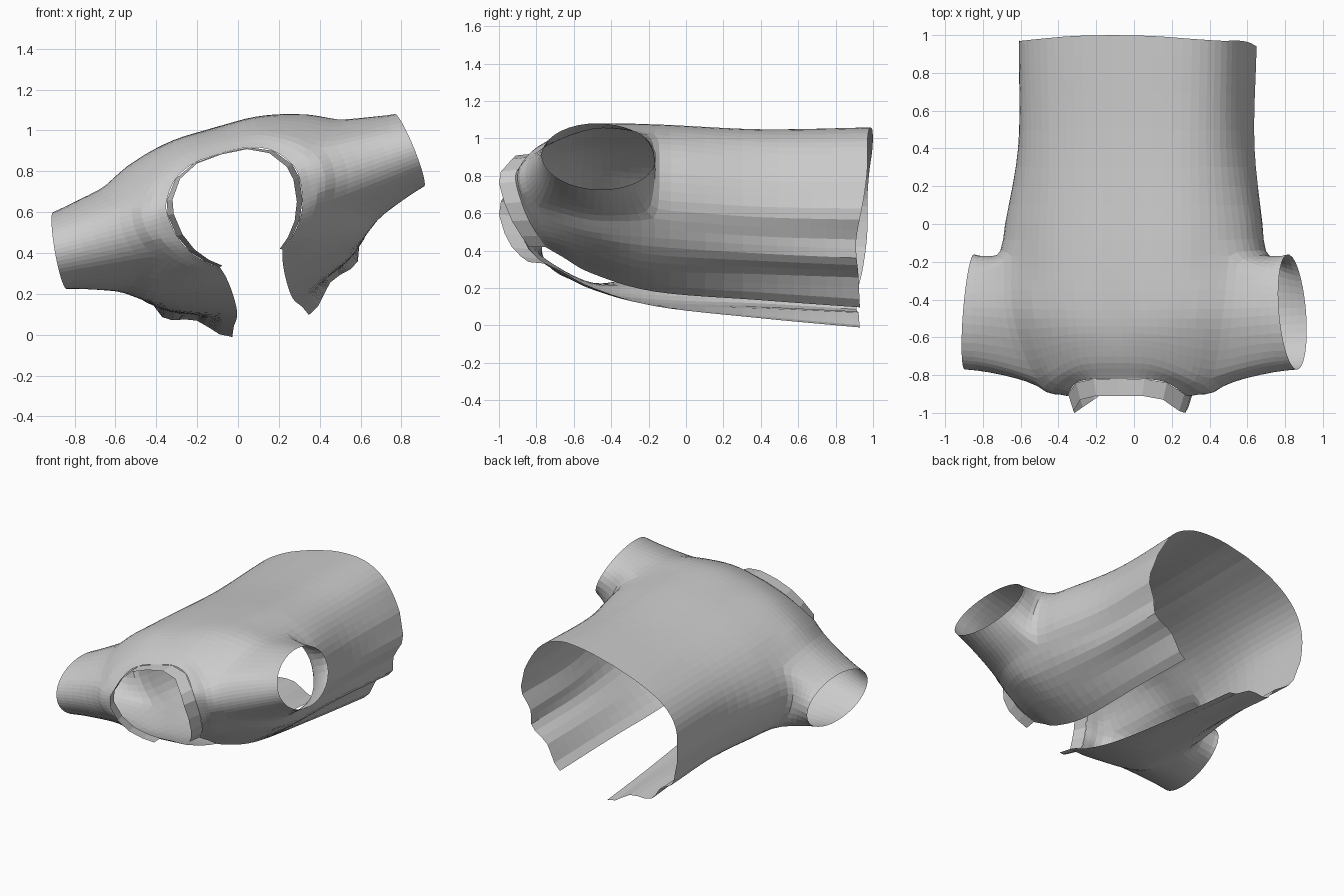
import bpy, bmesh, math
from mathutils import Vector

if "Cube" in bpy.data.objects:
    bpy.data.objects.remove(bpy.data.objects["Cube"])

ROLL = math.radians(-16)      # the whole garment lies rolled about its long axis
SUB = 4                       # columns per profile interval

# Half cross-sections (u, w), from centre back round to the front opening edge
HEM = [(0, .42), (.22, .405), (.42, .35), (.55, .24), (.61, .08), (.63, -.1), (.55, -.31), (.40, -.44), (.19, -.565)]
ARMPIT = [(0, .43), (.22, .42), (.42, .37), (.59, .27), (.70, .12), (.70, -.08), (.60, -.26), (.4, -.39), (.14, -.475)]
CHEST = [(0, .42), (.2, .42), (.4, .375), (.57, .30), (.66, .1), (.66, -.1), (.59, -.245), (.4, -.31), (.135, -.375)]
SHOULDER = [(0, .37), (.2, .355), (.36, .28), (.47, .19), (.5, .08), (.48, -.02), (.42, -.12), (.3, -.22), (.145, -.285)]
NECK = [(0, .3), (.14, .29), (.25, .24), (.32, .15), (.335, .08), (.32, -.03), (.28, -.12), (.22, -.19), (.16, -.235)]

HEM_Y = [1, .995, .98, .97, .97, .95, .91, .92, .93]
SHOULDER_Y = [-.7, -.71, -.77, -.825, -.855, -.84, -.78, -.72, -.66]
NECK_Y = [-.82, -.82, -.84, -.9, -.91, -.88, -.84, -.79, -.75]


def section(pts, ys):
    if not isinstance(ys, list):
        ys = [ys] * len(pts)
    return [Vector((u, y, w)) for (u, w), y in zip(pts, ys)]


def spline(pts, counts):
    """Catmull-Rom through the points, counts[i] steps on interval i."""
    ext = [pts[0] * 2 - pts[1]] + pts + [pts[-1] * 2 - pts[-2]]
    out = []
    for i, n in enumerate(counts):
        a, b, c, d = ext[i:i + 4]
        for k in range(n):
            t = k / n
            out.append(.5 * (2 * b + (c - a) * t + (2 * a - 5 * b + 4 * c - d) * t * t
                             + (3 * b - a - 3 * c + d) * t ** 3))
    return out + [pts[-1].copy()]


def add_rows(bm, rows, closed=False, skip=lambda r, c: False):
    """Skin rows of points with quads."""
    vs = [[bm.verts.new(p) for p in row] for row in rows]
    n = len(rows[0])
    for r in range(len(rows) - 1):
        for c in range(n if closed else n - 1):
            if not skip(r, c):
                d = (c + 1) % n
                bm.faces.new((vs[r][c], vs[r + 1][c], vs[r + 1][d], vs[r][d]))


def finish(name, bm):
    """Make the object, mirror it to the other side and roll it."""
    me = bpy.data.meshes.new(name)
    bm.to_mesh(me)
    bm.free()
    ob = bpy.data.objects.new(name, me)
    bpy.context.collection.objects.link(ob)
    ob.location.z = .6
    ob.rotation_euler.y = ROLL
    ob.modifiers.new("mirror", 'MIRROR').use_clip = True


# Torso: loft from hem to neck
hem, armpit = section(HEM, HEM_Y), section(ARMPIT, -.17)
middle = [a.lerp(b, .25) * .97 for a, b in zip(hem, armpit)]
for p in middle:
    p.y = .4
keys = [hem, middle, armpit, section(CHEST, -.5), section(SHOULDER, SHOULDER_Y), section(NECK, NECK_Y)]
steps = [6, 6, 6, 6, 4]
tracks = [spline([k[i] for k in keys], steps) for i in range(len(HEM))]
rows = [spline([t[r] for t in tracks], [SUB] * (len(HEM) - 1)) for r in range(sum(steps) + 1)]

# Soft lengthwise folds on the front panels, fading toward the chest
for row in rows:
    for c, p in enumerate(row):
        fade = max(0, min(1, (p.y + .3) / 1.2)) * max(0, min(1, (c - 18) / 5))
        s = 1 + .035 * fade * math.sin(c * 1.25)
        p.x *= s
        p.z *= s

# Armhole window left open in the torso grid
r0, r1, c0, c1 = 12, 24, 3 * SUB, 6 * SUB - 1
body = bmesh.new()
add_rows(body, rows, skip=lambda r, c: r0 <= r < r1 and c0 <= c < c1)

# Sleeve: loft from the armhole edge out to an elliptical cuff
hole = ([rows[r0][c] for c in range(c0, c1)] + [rows[r][c1] for r in range(r0, r1)]
        + [rows[r1][c] for c in range(c1, c0, -1)] + [rows[r][c0] for r in range(r1, r0, -1)])
cuff = []
for p in hole:
    a = math.atan2((p.z - .04) / .22, (p.y + .48) / .33)
    cuff.append(Vector((.89 - .02 * math.sin(a) - .025 * math.cos(a),
                        -.465 + .305 * math.cos(a), .06 + .19 * math.sin(a))))
sleeve = []
for k in range(7):
    t = k / 6
    e = 1 - (1 - t) ** 1.5           # front and back edges run in early
    sleeve.append([Vector((p.x + (q.x - p.x) * t, p.y + (q.y - p.y) * e, p.z + (q.z - p.z) * t))
                   for p, q in zip(hole, cuff)])
add_rows(body, sleeve, closed=True)

# Weld sleeve to torso and relax the joint into a soft shoulder
bmesh.ops.remove_doubles(body, verts=body.verts[:], dist=1e-5)
bmesh.ops.delete(body, geom=[v for v in body.verts if not v.link_faces], context='VERTS')
joint = [v for v in body.verts if not v.is_boundary and v.co.x > .4
         and -.87 < v.co.y < -.05 and -.3 < v.co.z < .36]
for _ in range(4):
    bmesh.ops.smooth_vert(body, verts=joint, factor=.5,
                          use_axis_x=True, use_axis_y=True, use_axis_z=True)
finish("garment_body", body)

# Faceted collar band standing on the neckline
collar = bmesh.new()
base = section(NECK, NECK_Y)
edge = [Vector((p.x * .91, p.y - .09, p.z * .98)) for p in base]
add_rows(collar, [base, edge])
finish("collar", collar)
